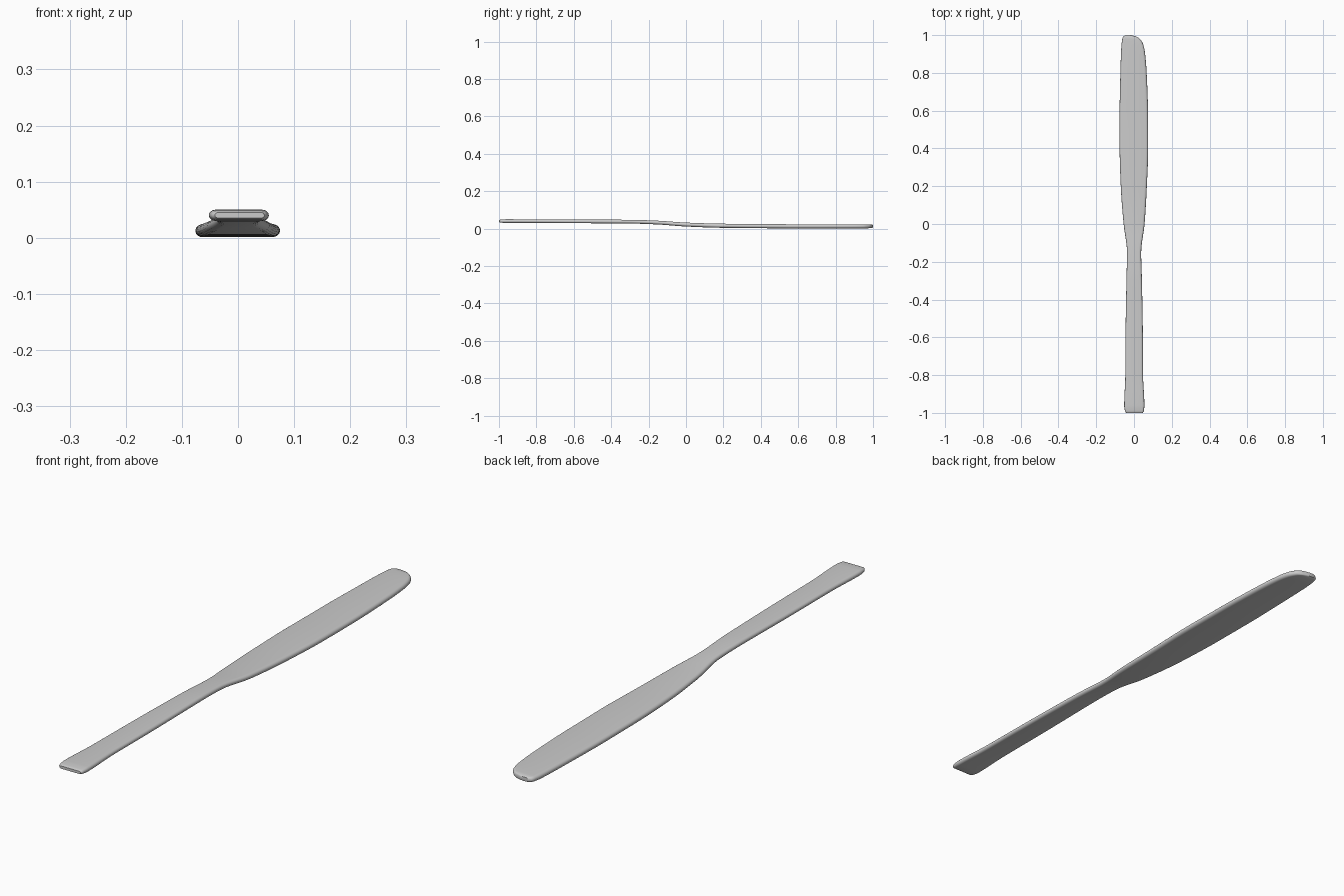
import bpy, bmesh, math

if "Cube" in bpy.data.objects:
    bpy.data.objects.remove(bpy.data.objects["Cube"])

# Stations along the knife: y, left x, right x, bottom z, top z
STATIONS = [
    (-1.00, -0.041, 0.047, 0.035, 0.045),
    (-0.99, -0.048, 0.052, 0.032, 0.048),
    (-0.96, -0.052, 0.055, 0.030, 0.050),
    (-0.80, -0.046, 0.048, 0.030, 0.049),
    (-0.60, -0.045, 0.047, 0.029, 0.048),
    (-0.30, -0.040, 0.042, 0.027, 0.047),
    (-0.15, -0.037, 0.038, 0.022, 0.042),
    (0.00, -0.055, 0.056, 0.011, 0.032),
    (0.20, -0.070, 0.068, 0.004, 0.026),
    (0.40, -0.076, 0.075, 0.002, 0.024),
    (0.60, -0.076, 0.074, 0.001, 0.023),
    (0.80, -0.072, 0.067, 0.001, 0.023),
    (0.90, -0.069, 0.059, 0.001, 0.023),
    (0.95, -0.066, 0.049, 0.001, 0.023),
    (0.98, -0.062, 0.031, 0.002, 0.023),
    (0.992, -0.057, 0.013, 0.003, 0.022),
    (1.00, -0.045, -0.015, 0.005, 0.020),
]
STEPS = 5    # rings between stations
ARC = 8      # segments in each rounded edge


def slope(i, k):
    # overshoot-free tangent at a station
    if i in (0, len(STATIONS) - 1):
        j = min(i, len(STATIONS) - 2)
        a, b = STATIONS[j], STATIONS[j + 1]
        return (b[k] - a[k]) / (b[0] - a[0])
    a, b, c = STATIONS[i - 1:i + 2]
    d0 = (b[k] - a[k]) / (b[0] - a[0])
    d1 = (c[k] - b[k]) / (c[0] - b[0])
    return 2 * d0 * d1 / (d0 + d1) if d0 * d1 > 0 else 0


def sample(i, t):
    a, b = STATIONS[i], STATIONS[i + 1]
    h = b[0] - a[0]
    out = [a[0] + h * t]
    for k in range(1, 5):
        out.append((2*t**3 - 3*t**2 + 1) * a[k] + (t**3 - 2*t**2 + t) * h * slope(i, k)
                   + (3*t**2 - 2*t**3) * b[k] + (t**3 - t**2) * h * slope(i + 1, k))
    return out


def ring(bm, y, xl, xr, z0, z1):
    # flat strip section with rounded long edges
    r, zc = (z1 - z0) / 2, (z0 + z1) / 2
    rx = min(r * 1.2, (xr - xl) * 0.45)
    pts = []
    for cx, start in ((xr - rx, -math.pi / 2), (xl + rx, math.pi / 2)):
        for s in range(ARC + 1):
            a = start + math.pi * s / ARC
            pts.append((cx + rx * math.cos(a), y, zc + r * math.sin(a)))
    return [bm.verts.new(p) for p in pts]


# One-piece spreader: handle, cranked neck and blade
bm = bmesh.new()
rows = [sample(i, s / STEPS) for i in range(len(STATIONS) - 1) for s in range(STEPS)]
rows.append(list(STATIONS[-1]))
rings = [ring(bm, *r) for r in rows]
for a, b in zip(rings, rings[1:]):
    n = len(a)
    for j in range(n):
        bm.faces.new((a[j], a[(j + 1) % n], b[(j + 1) % n], b[j]))
bm.faces.new(rings[0])
bm.faces.new(rings[-1][::-1])
bmesh.ops.recalc_face_normals(bm, faces=bm.faces)
mesh = bpy.data.meshes.new("spreader_knife")
bm.to_mesh(mesh)
bm.free()
knife = bpy.data.objects.new("spreader_knife", mesh)
bpy.context.collection.objects.link(knife)
bpy.context.view_layer.objects.active = knife
knife.select_set(True)
bpy.ops.object.shade_smooth_by_angle(angle=math.radians(40))
